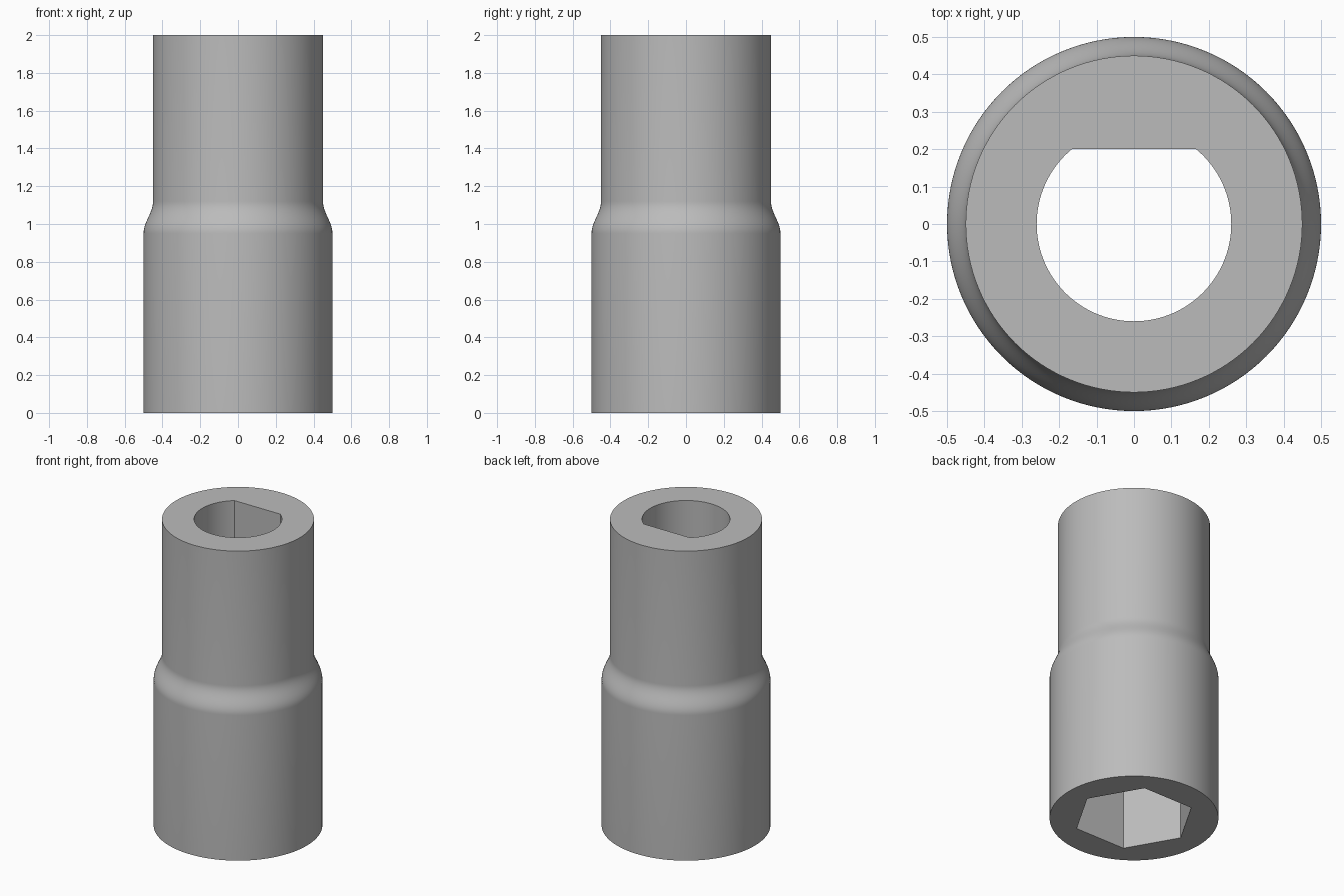
import bpy, bmesh, math

SEGMENTS = 128
BODY_R, NECK_R = 0.50, 0.45
BORE_R, BORE_FLAT_Y = 0.26, 0.20
HEX_R = 0.361
SHOULDER_LOW, SHOULDER_HIGH = 0.95, 1.12
HEIGHT, STEP_Z = 2.0, 1.0

if "Cube" in bpy.data.objects:
    bpy.data.objects.remove(bpy.data.objects["Cube"], do_unlink=True)

# Single grey metal colour
steel = bpy.data.materials.new("grey metal")
steel.use_nodes = True
steel.diffuse_color = (0.5, 0.5, 0.5, 1)
steel.node_tree.nodes["Principled BSDF"].inputs["Base Color"].default_value = (0.5, 0.5, 0.5, 1)


def add_object(name, bm):
    bmesh.ops.recalc_face_normals(bm, faces=bm.faces)
    mesh = bpy.data.meshes.new(name)
    bm.to_mesh(mesh)
    bm.free()
    mesh.materials.append(steel)
    obj = bpy.data.objects.new(name, mesh)
    bpy.context.collection.objects.link(obj)
    return obj


def circle(radius, count):
    angles = [2 * math.pi * i / count for i in range(count)]
    return [(radius * math.cos(a), radius * math.sin(a)) for a in angles]


def prism(name, outline, z0, z1):
    bm = bmesh.new()
    rings = [[bm.verts.new((x, y, z)) for x, y in outline] for z in (z0, z1)]
    skin(bm, rings)
    return add_object(name, bm)


def skin(bm, rings):
    """Join stacked rings with quads and cap both ends."""
    n = len(rings[0])
    for low, high in zip(rings, rings[1:]):
        for i in range(n):
            j = (i + 1) % n
            bm.faces.new((low[i], low[j], high[j], high[i]))
    bm.faces.new(rings[0])
    bm.faces.new(rings[-1])


# Turned outer body with an S-shaped shoulder
profile = [(BODY_R, 0)]
steps = 16
for k in range(steps + 1):
    t = k / steps
    blend = (1 - math.cos(math.pi * t)) / 2
    profile.append((BODY_R + (NECK_R - BODY_R) * blend,
                    SHOULDER_LOW + (SHOULDER_HIGH - SHOULDER_LOW) * t))
profile.append((NECK_R, HEIGHT))

bm = bmesh.new()
skin(bm, [[bm.verts.new((x, y, z)) for x, y in circle(r, SEGMENTS)] for r, z in profile])
body = add_object("coupling_body", bm)

# Hexagonal socket below, flat-sided round bore above
hex_cutter = prism("hex_socket_cutter", circle(HEX_R, 6), -0.1, STEP_Z)
half = math.acos(BORE_FLAT_Y / BORE_R)
start, sweep = math.pi / 2 + half, 2 * math.pi - 2 * half
arc = [start + sweep * i / SEGMENTS for i in range(SEGMENTS + 1)]
bore_outline = [(BORE_R * math.cos(a), BORE_R * math.sin(a)) for a in arc]
bore_cutter = prism("flat_bore_cutter", bore_outline, STEP_Z - 0.1, HEIGHT + 0.1)

bpy.context.view_layer.objects.active = body
for cutter in (hex_cutter, bore_cutter):
    cutter.hide_render = True
    cut = body.modifiers.new(cutter.name, 'BOOLEAN')
    cut.operation = 'DIFFERENCE'
    cut.solver = 'EXACT'
    cut.object = cutter
    bpy.ops.object.modifier_apply(modifier=cut.name)
    bpy.data.objects.remove(cutter, do_unlink=True)

# Smooth turned surfaces, crisp rims and socket corners
bpy.ops.object.select_all(action='DESELECT')
body.select_set(True)
bpy.ops.object.shade_smooth_by_angle(angle=math.radians(30))
